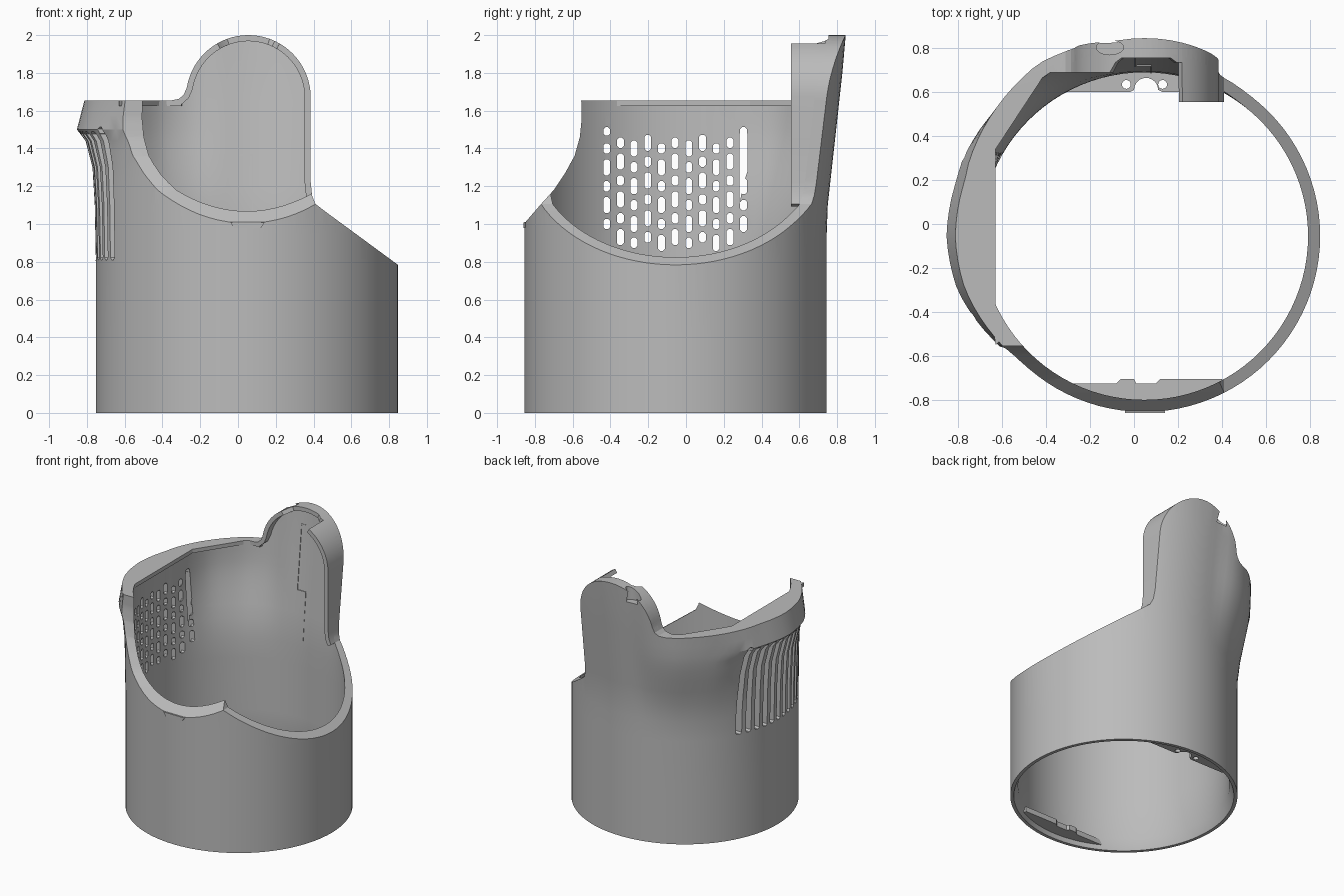
import bpy, bmesh, math
from mathutils import Vector

if "Cube" in bpy.data.objects:
    bpy.data.objects.remove(bpy.data.objects["Cube"], do_unlink=True)

grey = bpy.data.materials.new("plain grey")
grey.use_nodes = True
grey.diffuse_color = (0.5, 0.5, 0.5, 1)
grey.node_tree.nodes["Principled BSDF"].inputs["Base Color"].default_value = (0.5, 0.5, 0.5, 1)

CX, CY, R = 0.047, -0.055, 0.8
SIDES = 96


def lerp_table(table, v):
    if v <= table[0][0]:
        return table[0][1]
    for (a, p), (b, q) in zip(table, table[1:]):
        if v <= b:
            return p + (q - p) * (v - a) / (b - a)
    return table[-1][1]


# How far the sleeve swells: back plate, back-left corner, vented side
BACK = [(50, 0), (60, .105), (100, .105), (110, .09), (125, .03), (140, 0)]
CORNER = [(100, 0), (112, .06), (122, .095), (140, .09), (162, 0)]
SIDE = [(140, 0), (160, .09), (180, .1), (196, .085), (216, .03), (230, 0)]
SIDE_RISE = [(.8, 0), (1.1, .06), (1.3, .18), (1.44, .55), (1.5, 1), (1.655, .6)]


def swell(deg, z):
    deg = deg % 360
    tilt = min(max((z - 1.05) / .95, 0), 1)
    t = min(max((z - .9) / .65, 0), 1)
    back = lerp_table(BACK, deg) * tilt + lerp_table(CORNER, deg) * t * t * (3 - 2 * t)
    return back, lerp_table(SIDE, deg) * lerp_table(SIDE_RISE, z)


def outer_r(deg, z):
    return R + sum(swell(deg, z))


def inner_r(deg, z):
    return lerp_table([(0, .775), (.08, .745)], z) + .95 * swell(deg, z)[0]


def polar(r, deg):
    return CX + r * math.cos(math.radians(deg)), CY + r * math.sin(math.radians(deg))


def wall_y(x, z, radius):
    y = .7
    for _ in range(8):
        r = radius(math.degrees(math.atan2(y - CY, x - CX)), z)
        y = CY + math.sqrt(r * r - (x - CX) ** 2)
    return y


def finish(bm, name):
    bmesh.ops.triangulate(bm, faces=bm.faces)
    bmesh.ops.recalc_face_normals(bm, faces=bm.faces)
    me = bpy.data.meshes.new(name)
    bm.to_mesh(me)
    bm.free()
    me.materials.append(grey)
    ob = bpy.data.objects.new(name, me)
    bpy.context.collection.objects.link(ob)
    return ob


def skin(name, rings):
    """Closed solid through a list of equal rings."""
    bm = bmesh.new()
    vs = [[bm.verts.new(p) for p in ring] for ring in rings]
    n = len(vs[0])
    for a, b in zip(vs, vs[1:]):
        for i in range(n):
            j = (i + 1) % n
            bm.faces.new((a[i], a[j], b[j], b[i]))
    bm.faces.new(vs[0])
    bm.faces.new(vs[-1])
    return finish(bm, name)


def prisms(name, items, axis):
    """Outlines (points, start, end) extruded along one axis, as one mesh."""
    bm = bmesh.new()
    for pts, a, b in items:
        ends = []
        for d in (a, b):
            ends.append([])
            for p in pts:
                co = list(p)
                co.insert(axis, d)
                ends[-1].append(bm.verts.new(co))
        bm.faces.new(ends[0])
        bm.faces.new(ends[1])
        for i in range(len(pts)):
            j = (i + 1) % len(pts)
            bm.faces.new((ends[0][i], ends[0][j], ends[1][j], ends[1][i]))
    return finish(bm, name)


def volume(me):
    bm = bmesh.new()
    bm.from_mesh(me)
    v = abs(bm.calc_volume())
    bm.free()
    return v


def cut(ob, cutter, operation="DIFFERENCE"):
    """Boolean that keeps the first solver result with a sensible volume."""
    before = volume(ob.data)
    mod = ob.modifiers.new("cut", "BOOLEAN")
    mod.operation, mod.object = operation, cutter
    for solver in ("MANIFOLD", "EXACT", "FLOAT"):
        mod.solver = solver
        bpy.context.view_layer.update()
        deps = bpy.context.evaluated_depsgraph_get()
        me = bpy.data.meshes.new_from_object(ob.evaluated_get(deps))
        if .08 * before < volume(me) < .9999 * before:
            ob.data = me
            break
    ob.modifiers.remove(mod)
    bpy.data.objects.remove(cutter, do_unlink=True)


def round_slot(y, z, w, h):
    c = w * .3
    w, h = w / 2, h / 2
    return [(y - w, z - h + c), (y - w + c, z - h), (y + w - c, z - h), (y + w, z - h + c),
            (y + w, z + h - c), (y + w - c, z + h), (y - w + c, z + h), (y - w, z + h - c)]


def circle(x, y, rx, ry, n=20):
    return [(x + rx * math.cos(i * math.tau / n), y + ry * math.sin(i * math.tau / n)) for i in range(n)]


def ring(radius, z):
    return [(*polar(radius(i * 360 / SIDES, z), i * 360 / SIDES), z) for i in range(SIDES)]


# Sleeve: hollow swelling tube
levels = [0, .08, .4, .8, .95, 1.1, 1.2, 1.3, 1.38, 1.44, 1.5, 1.58, 1.655, 1.8, 2.05]
sleeve = skin("sleeve", [ring(outer_r, z) for z in levels])
cut(sleeve, skin("bore", [ring(inner_r, z) for z in [-.05] + levels + [2.1]]))

# Top outline: slope, tall rounded back plate, flat shoulder
arch = [(.41, 1.106), (.392, 1.15), (.385, 1.22), (.385, 1.45)]
arch += [(.055 + .33 * math.cos(math.radians(a)), 1.67 + .33 * math.sin(math.radians(a)))
         for a in range(0, 166, 5)]
arch += [(-.272, 1.72), (-.287, 1.685), (-.312, 1.663), (-.35, 1.655)]
outline = [(-1.2, -.1), (1.2, -.1), (1.2, .522), (.845, .785), (.48, 1.053)] + arch + [(-1.2, 1.655)]
cut(sleeve, prisms("outline", [(outline, -1.5, 1.5)], 1), "INTERSECT")

# Curved front opening
opening = [(-1.2, 1.01), (-.85, 1.01), (-.767, 1.106), (-.7, 1.18), (-.64, 1.27),
           (-.59, 1.36), (-.562, 1.46), (-.552, 1.56), (-.556, 1.7), (-.556, 2.3), (-1.2, 2.3)]
cut(sleeve, prisms("opening", [(opening, -1.5, 1.5)], 0))

# Grooves outside and vent slots through the side
grooves, vents = [], []
for i in range(11):
    y = -.42 + .0725 * i
    depth = CX - math.sqrt(.745 ** 2 - (y - CY) ** 2) - .02
    grooves.append((round_slot(y, 1.15, .042, .68), -1.2, depth))
    top = 1.40 if i % 2 == 0 else 1.43
    for k in range(6):
        if i in (0, 10) and k == 5:
            continue
        tall = .085 if (k + i // 2) % 2 else .055
        vents.append((round_slot(y, top - .1 * k, .036, tall), -1.2, -.5))
    if i in (0, 10):
        vents.append((round_slot(y, 1.49, .036, .045), -1.2, -.5))
cut(sleeve, prisms("grooves", grooves, 0))
cut(sleeve, prisms("vents", vents, 0))

# Hood: rim following the arch, stepped back over the crown
path = [Vector(p) for p in arch]
rings = []
for i, p in enumerate(path):
    d = (path[min(i + 1, len(path) - 1)] - path[max(i - 1, 0)]).normalized()
    q = p + Vector((-d.y, d.x)) * .032
    if p.x > .21:
        front = .555
    elif p.x > -.1:
        front = .755 if abs(p.x - .05) < .12 else .735
    else:
        front = .69
    back = wall_y(p.x, p.y, outer_r) - .015
    section = [(p.x, back, p.y), (q.x, back, q.y), (q.x, front, q.y), (p.x, front, p.y)]
    if rings and abs(front - rings[-1][2][1]) > .05:
        prev = rings[-1]
        rings.append([(v[0] * .95 + s[0] * .05, s[1], v[2] * .95 + s[2] * .05)
                      for v, s in zip(prev, section)])
    rings.append(section)
hood = skin("hood", rings)
for part in (hood, sleeve):
    cut(part, prisms("dimple", [(circle(-.11, .803, .062, .033), 1.88, 2.1)], 2))

# Flat lip over the vented side
edge = [polar(outer_r(a, 1.64) - .008, a) for a in range(112, 217, 4)]
lip = prisms("side_lip", [([(-.3, .69), (-.4, .69), (-.63, .34), (-.63, -.55)] + edge[::-1], 1.625, 1.655)], 2)

# Mounting tabs inside the base
notch = [(.055 + .055 * math.cos(math.radians(a)), .61 + .055 * math.sin(math.radians(a)))
         for a in range(0, 181, 20)]
arc = [polar(.76, a) for a in range(62, 119, 4)]
back_tab = prisms("back_tab", [([(-.31, .6), (-.02, .6)] + notch[::-1] + [(.13, .6), (.4, .6)] + arc, .03, .07)], 2)
cut(back_tab, prisms("screw_holes", [(circle(x, .635, .02, .02), 0, .1) for x in (-.035, .13)], 2))
arc = [polar(.76, a) for a in range(242, 299, 4)]
front_edge = [(.4, -.705), (.12, -.705), (.1, -.725), (.01, -.725), (0, -.705), (-.06, -.705), (-.08, -.725), (-.31, -.725)]
front_tab = prisms("front_tab", [(arc + front_edge, .03, .07)], 2)

# Fine seam on the inner back wall
seams = []
for x0, x1, z0, z1 in ((0, .008, 1.36, 1.86), (0, .045, 1.852, 1.86), (.004, .08, 1.36, 1.368), (.074, .08, 1.0, 1.36)):
    seams.append([[(x, wall_y(x, z, inner_r) + d, z) for x, d in
                   ((x0, -.005), (x1, -.005), (x1, .01), (x0, .01))] for z in (z0, z1)])
seam_parts = [skin("inner_seam", s) for s in seams]

# Small catch on the front rim
catch = prisms("front_catch", [([(-.04, 1.008), (.14, 1.008), (.12, .978), (-.02, .978)], -.859, -.83)], 1)

for ob in [sleeve, hood, lip, back_tab, front_tab, catch] + seam_parts:
    bpy.ops.object.select_all(action="DESELECT")
    ob.select_set(True)
    bpy.context.view_layer.objects.active = ob
    bpy.ops.object.shade_smooth_by_angle(angle=math.radians(25))
